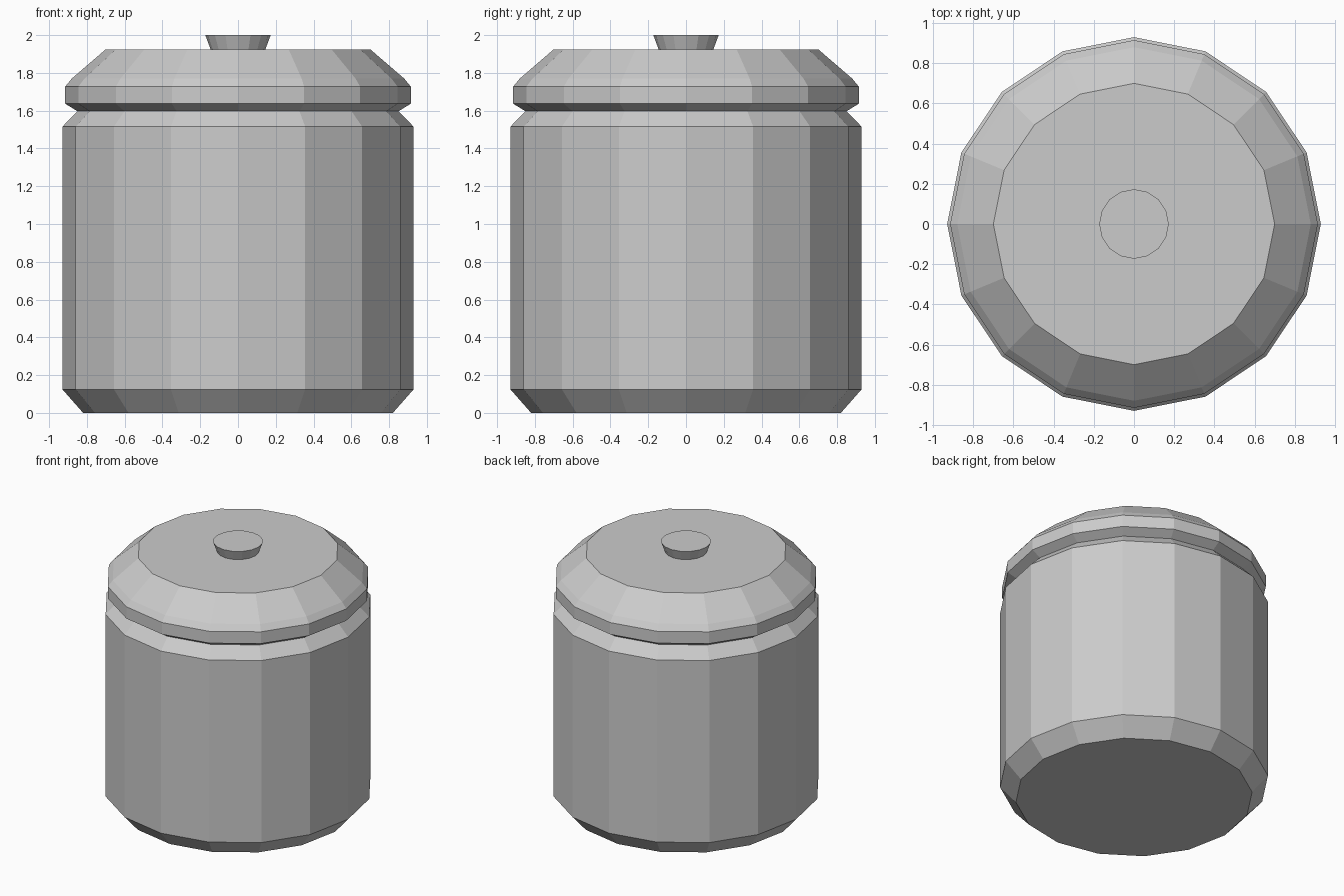
import bpy, bmesh
from math import cos, sin, tau

if "Cube" in bpy.data.objects:
    bpy.data.objects.remove(bpy.data.objects["Cube"])

SIDES = 16


def lathe(name, profile):
    """Closed faceted solid turned around z from (radius, height) points."""
    bm = bmesh.new()
    rings = [[bm.verts.new((r * cos(tau * i / SIDES), r * sin(tau * i / SIDES), z))
              for i in range(SIDES)] for r, z in profile]
    for low, high in zip(rings, rings[1:]):
        for i in range(SIDES):
            j = (i + 1) % SIDES
            bm.faces.new((low[i], low[j], high[j], high[i]))
    bm.faces.new(rings[0][::-1])
    bm.faces.new(rings[-1])
    mesh = bpy.data.meshes.new(name)
    bm.to_mesh(mesh)
    bm.free()
    obj = bpy.data.objects.new(name, mesh)
    bpy.context.collection.objects.link(obj)
    return obj


# Jar body with chamfered foot and shoulder
lathe("jar_body", [(0.82, 0), (0.93, 0.125), (0.93, 1.515), (0.85, 1.597)])

# Lid with undercut rim, sloped shoulder and flat top
lathe("lid", [(0.85, 1.597), (0.915, 1.637), (0.915, 1.727),
              (0.88, 1.77), (0.70, 1.925)])

# Flared knob
lathe("lid_knob", [(0.145, 1.925), (0.173, 2.0)])
